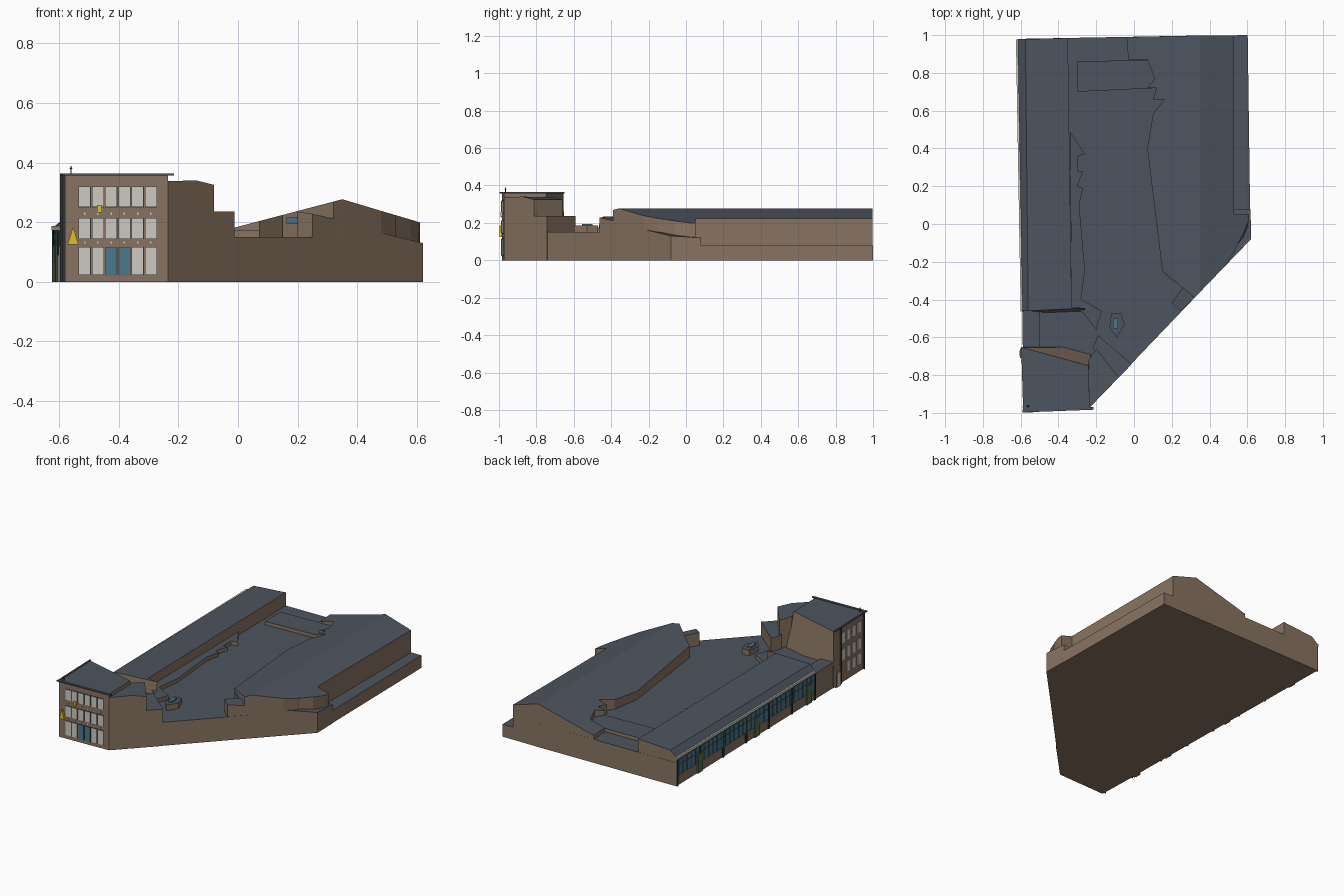
import bpy, bmesh, math
from mathutils import Vector

if "Cube" in bpy.data.objects:
    bpy.data.objects.remove(bpy.data.objects["Cube"])

def mat(name, r, g, b):
    m = bpy.data.materials.new(name)
    m.diffuse_color = (r, g, b, 1)
    m.use_nodes = True
    m.node_tree.nodes["Principled BSDF"].inputs["Base Color"].default_value = m.diffuse_color
    return m

BRICK = mat("brick", .25, .175, .12)
SLATE = mat("slate", .075, .09, .115)
CREAM = mat("cream", .62, .60, .54)
TEAL = mat("teal_glass", .07, .19, .26)
DARK = mat("dark_metal", .03, .035, .035)
GREEN = mat("green_door", .10, .16, .07)
YELLOW = mat("yellow", .75, .52, .02)

def finish(name, bm, mats):
    bmesh.ops.recalc_face_normals(bm, faces=bm.faces[:])
    me = bpy.data.meshes.new(name)
    bm.to_mesh(me)
    bm.free()
    for m in mats:
        me.materials.append(m)
    ob = bpy.data.objects.new(name, me)
    bpy.context.collection.objects.link(ob)
    return ob

def prism(name, base, top, z0=0.0, mats=(BRICK, SLATE)):
    """Outline extruded up; top is a height, a height function or explicit points."""
    if callable(top):
        top = [(x, y, top(x)) for x, y in base]
    elif isinstance(top, (int, float)):
        top = [(x, y, top) for x, y in base]
    bm = bmesh.new()
    lo = [bm.verts.new((x, y, z0)) for x, y in base]
    hi = [bm.verts.new(p) for p in top]
    n = len(base)
    for i in range(n):
        j = (i + 1) % n
        bm.faces.new((lo[i], lo[j], hi[j], hi[i]))
    bm.faces.new(lo[::-1])
    bm.faces.new(hi).material_index = 1
    return finish(name, bm, mats)

def panels(name, a, b, rects, m, d=.004):
    """Thin boxes on the wall a-b; rects are (s0, s1, z0, z1) along the wall."""
    a, b = Vector(a), Vector(b)
    u = (b - a).normalized()
    n = Vector((u.y, -u.x))
    bm = bmesh.new()
    for s0, s1, z0, z1 in rects:
        vs = []
        for off in (-.003, d):
            for s, z in ((s0, z0), (s1, z0), (s1, z1), (s0, z1)):
                p = a + u * s + n * off
                vs.append(bm.verts.new((p.x, p.y, z)))
        bm.faces.new(vs[:4])
        bm.faces.new(vs[4:])
        for i in range(4):
            j = (i + 1) % 4
            bm.faces.new((vs[i], vs[j], vs[4 + j], vs[4 + i]))
    return finish(name, bm, [m])

def rect(x0, x1, y0, y1):
    return [(x0, y0), (x1, y0), (x1, y1), (x0, y1)]

# low central roof
prism("court_roof", [(-.61, .98), (.35, .998), (.35, -.36), (-.2, -.935), (-.585, -.8)], .15)
prism("court_terrace", [(-.34, .49), (-.26, .37), (-.30, .36), (-.30, .28), (-.27, .28),
      (-.30, .20), (-.27, .19), (-.29, .10), (-.26, -.24), (-.28, -.40), (-.17, -.46),
      (-.20, -.56), (-.27, -.47), (-.33, -.44)], .175, .1)
prism("court_slab", [(-.30, .70), (.12, .72), (.10, .87), (-.30, .86)], .172, .1)

# long west wing
prism("west_wing_eave", [(-.617, .978), (-.575, .979), (-.56, -.46), (-.592, -.46)],
      [(-.617, .978, .185), (-.575, .979, .22), (-.56, -.46, .22), (-.592, -.46, .185)])
prism("west_wing", [(-.575, .979), (-.35, .984), (-.33, -.44), (-.26, -.49), (-.56, -.46)],
      [(-.575, .979, .22), (-.35, .984, .235), (-.33, -.44, .235),
       (-.26, -.445, .23), (-.56, -.46, .22)])
prism("west_link", [(-.592, -.44), (-.5, -.44), (-.5, -.7), (-.588, -.7)], .165)

# tower and stepped stair blocks
prism("tower", [(-.58, -.985), (-.235, -.972), (-.22, -.65), (-.59, -.65)],
      [(-.58, -.985, .36), (-.235, -.972, .36), (-.24, -.75, .36), (-.59, -.655, .36)])
prism("stair_block", [(-.235, -.972), (-.14, -.874), (-.08, -.812), (-.20, -.66), (-.24, -.72)],
      [(-.235, -.972, .338), (-.14, -.874, .34), (-.08, -.812, .325),
       (-.20, -.66, .325), (-.24, -.72, .338)])
prism("stair_step", [(-.08, -.812), (-.012, -.742), (-.19, -.59), (-.22, -.66)], .236)
prism("roof_vent", [(-.12, -.47), (-.07, -.47), (-.05, -.53), (-.09, -.60), (-.13, -.55)], .185, .1)
prism("roof_vent_glazing", rect(-.11, -.085, -.555, -.50), .195, .15, (TEAL, TEAL))

# gabled hall
west = lambda x: .277 - .263 * (.35 - x)
east = lambda x: .277 - .30 * (x - .35)
prism("hall_west", [(.35, .998), (-.04, .99), (-.03, .87), (.07, .87), (.11, .77), (.07, .72),
      (.12, .72), (.10, .66), (.16, .66), (.10, .58), (.07, .40), (.15, -.25),
      (.26, -.34), (.32, -.39), (.35, -.36)], west)
prism("hall_east", [(.35, -.36), (.48, -.225), (.53, -.15), (.53, .998), (.35, .998)], east)
prism("hall_corner", [(.48, -.225), (.59, -.08), (.605, .02), (.61, .05), (.53, .05), (.53, -.15)],
      [(.48, -.225, .238), (.575, -.06, .21), (.608, .02, .2), (.61, .05, .199),
       (.53, .05, .223), (.53, -.15, .223)])
prism("hall_corner_base", [(.48, -.225), (.62, -.08), (.617, .08), (.53, .08)],
      [(.48, -.225, .165), (.62, -.08, .13), (.617, .08, .12), (.53, .08, .12)])
prism("hall_annex", [(.25, -.462), (.32, -.39), (.26, -.33), (.20, -.42)],
      [(.25, -.462, .228), (.32, -.39, .212), (.26, -.33, .225), (.20, -.42, .235)])
prism("lean_to", [(.53, .05), (.615, .05), (.602, 1.0), (.53, .999)], .08)
panels("hall_chamfer_glazing", (.15, -.25), (.26, -.34), [(.02, .09, .195, .215)], TEAL)

# front facade windows
FA, FB = (-.58, -.985), (-.235, -.972)
ROWS = [(.025, .115), (.145, .212), (.252, .318)]
cols = [.047 + .0445 * i for i in range(6)]
panels("front_window_frames", FA, FB, [(s - .002, s + .039, a - .002, b + .002)
       for s in cols for a, b in ROWS], DARK, .002)
panels("front_windows", FA, FB, [(s, s + .037, a, b) for i, s in enumerate(cols)
       for j, (a, b) in enumerate(ROWS) if j or i not in (2, 3)], CREAM, .005)
panels("front_doors", FA, FB, [(s, s + .037, .02, .115) for s in cols[2:4]], TEAL, .005)
panels("front_sill_tags", FA, FB, [(s + .016, s + .021, z, z + .008)
       for s in cols for z in (.128, .225)], CREAM, .004)
panels("front_cornice", FA, FB, [(-.01, .365, .357, .364)], SLATE, .012)

# west side of the tower
TA, TB = (-.59, -.65), (-.58, -.985)
side = [.08 + .058 * i for i in range(4)]
panels("side_windows", TA, TB, [(s, s + .036, a, b) for s in side for a, b in ROWS[1:]]
       + [(s, s + .036, .05, .115) for s in side[1:]], CREAM)
panels("side_porch", TA, TB, [(.01, .06, 0, .12)], BRICK, .014)
panels("side_door", TA, TB, [(.018, .052, 0, .09)], CREAM, .017)
panels("side_cornice", TA, TB, [(0, .335, .357, .364)], SLATE, .007)
panels("drainpipes", TA, TB, [(.072, .078, 0, .36), (.315, .321, 0, .36)], DARK, .010)

# glazed west facade
WA, WB = (-.617, .978), (-.592, -.46)
doors = (.24, .83, 1.37)
panels("west_glazing_band", WA, WB, [(.01, 1.43, .062, .168)], DARK, .002)
panels("west_glazing", WA, WB, [(.018 + .0445 * i, .054 + .0445 * i, z0, z1)
       for i in range(32) for z0, z1 in ((.066, .13), (.134, .165))], TEAL, .005)
panels("west_piers", WA, WB, [(.238 * i, .238 * i + .012, 0, .172) for i in range(7)], DARK, .007)
panels("west_doors", WA, WB, [(s - .025, s + .025, 0, .12) for s in doors], GREEN, .008)
panels("west_gutter", WA, WB, [(0, 1.44, .172, .187)], CREAM, .008)

# triangular corner sign and small wall emblem
bm = bmesh.new()
tri = [bm.verts.new((x, y, z)) for y in (-.998, -.984)
       for x, z in ((-.572, .125), (-.535, .125), (-.553, .185))]
bm.faces.new(tri[:3])
bm.faces.new(tri[3:])
for i in range(3):
    j = (i + 1) % 3
    bm.faces.new((tri[i], tri[j], tri[3 + j], tri[3 + i]))
finish("corner_sign", bm, [YELLOW])
panels("wall_lamp", FA, FB, [(.107, .123, .232, .258)], YELLOW, .012)

# roof mast
bpy.ops.mesh.primitive_cylinder_add(vertices=6, radius=.002, depth=.03, location=(-.56, -.965, .373))
bpy.context.object.name = "roof_mast"
bpy.context.object.data.materials.append(DARK)
bpy.ops.mesh.primitive_cone_add(vertices=6, radius1=.006, depth=.008, location=(-.56, -.965, .383))
bpy.context.object.name = "roof_mast_tip"
bpy.context.object.data.materials.append(DARK)
